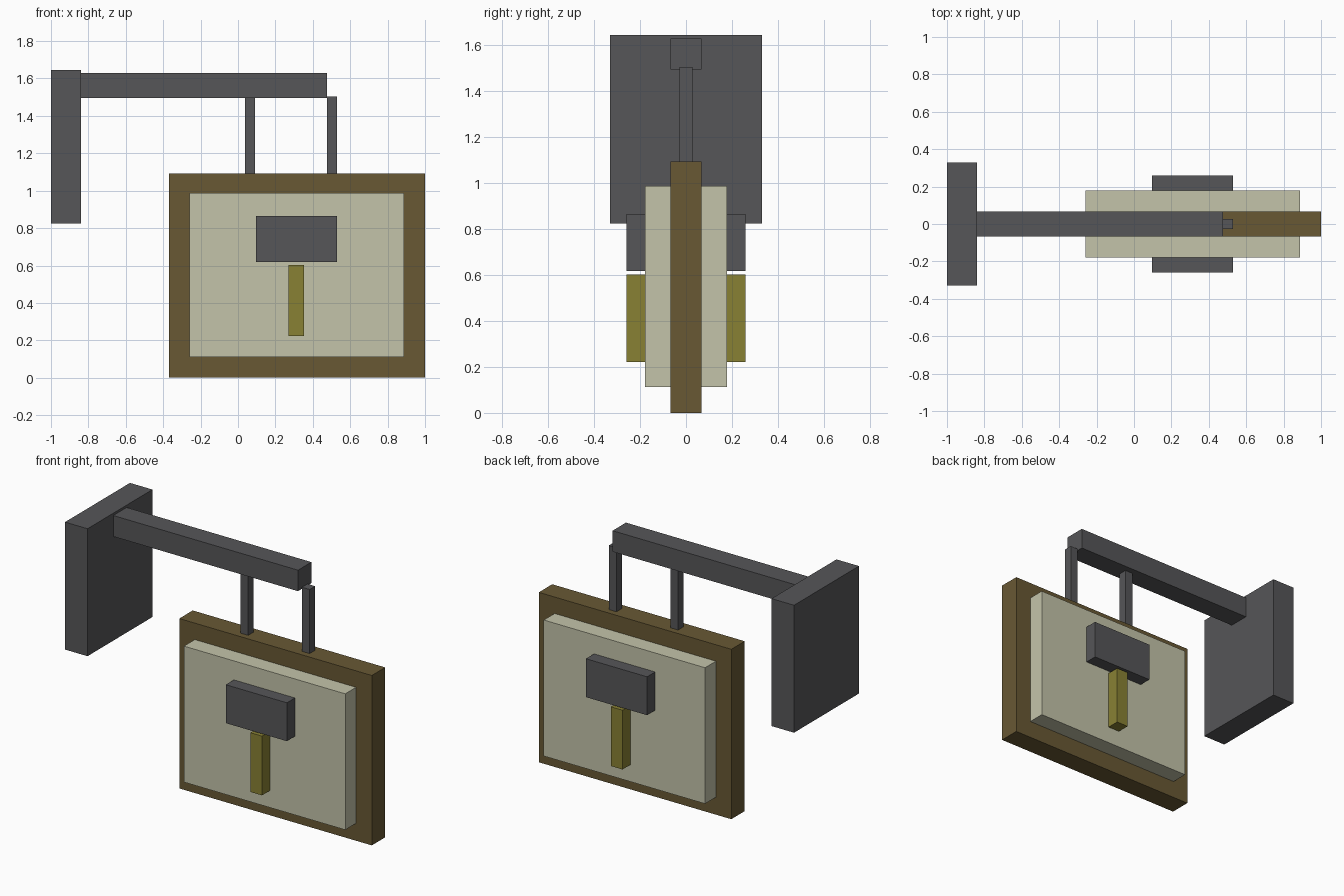
import bpy
from mathutils import Vector

cube = bpy.data.objects.get("Cube")
if cube:
    bpy.data.objects.remove(cube, do_unlink=True)


def material(name, colour):
    mat = bpy.data.materials.new(name)
    mat.use_nodes = True
    mat.diffuse_color = (*colour, 1)
    bsdf = next(n for n in mat.node_tree.nodes if n.type == "BSDF_PRINCIPLED")
    bsdf.inputs["Base Color"].default_value = (*colour, 1)
    return mat


iron = material("dark iron", (0.093, 0.093, 0.098))
wood = material("brown wood", (0.138, 0.098, 0.034))
cream = material("cream paint", (0.55, 0.55, 0.40))
olive = material("olive wood", (0.25, 0.22, 0.034))


def box(name, x, z, half_depth, mat):
    """Box spanning the x and z ranges, centred on y = 0."""
    low = Vector((x[0], -half_depth, z[0]))
    high = Vector((x[1], half_depth, z[1]))
    bpy.ops.mesh.primitive_cube_add(size=1, location=(low + high) / 2)
    obj = bpy.context.object
    obj.name = name
    obj.scale = high - low
    bpy.ops.object.transform_apply(location=False, rotation=False, scale=True)
    obj.data.materials.append(mat)
    return obj


# Wall bracket
box("wall_plate", (-1, -0.84), (0.825, 1.645), 0.33, iron)
box("beam", (-0.84, 0.475), (1.495, 1.63), 0.068, iron)

# Hanging rods
box("inner_rod", (0.037, 0.092), (1.09, 1.505), 0.028, iron)
box("outer_rod", (0.475, 0.53), (1.09, 1.505), 0.028, iron)

# Sign board with a panel raised on both sides
box("sign_board", (-0.37, 1), (0, 1.093), 0.068, wood)
box("sign_panel", (-0.26, 0.888), (0.112, 0.987), 0.178, cream)

# Hammer emblem standing out on both sides
box("hammer_head", (0.095, 0.53), (0.618, 0.865), 0.26, iron)
box("hammer_handle", (0.27, 0.353), (0.222, 0.603), 0.26, olive)
